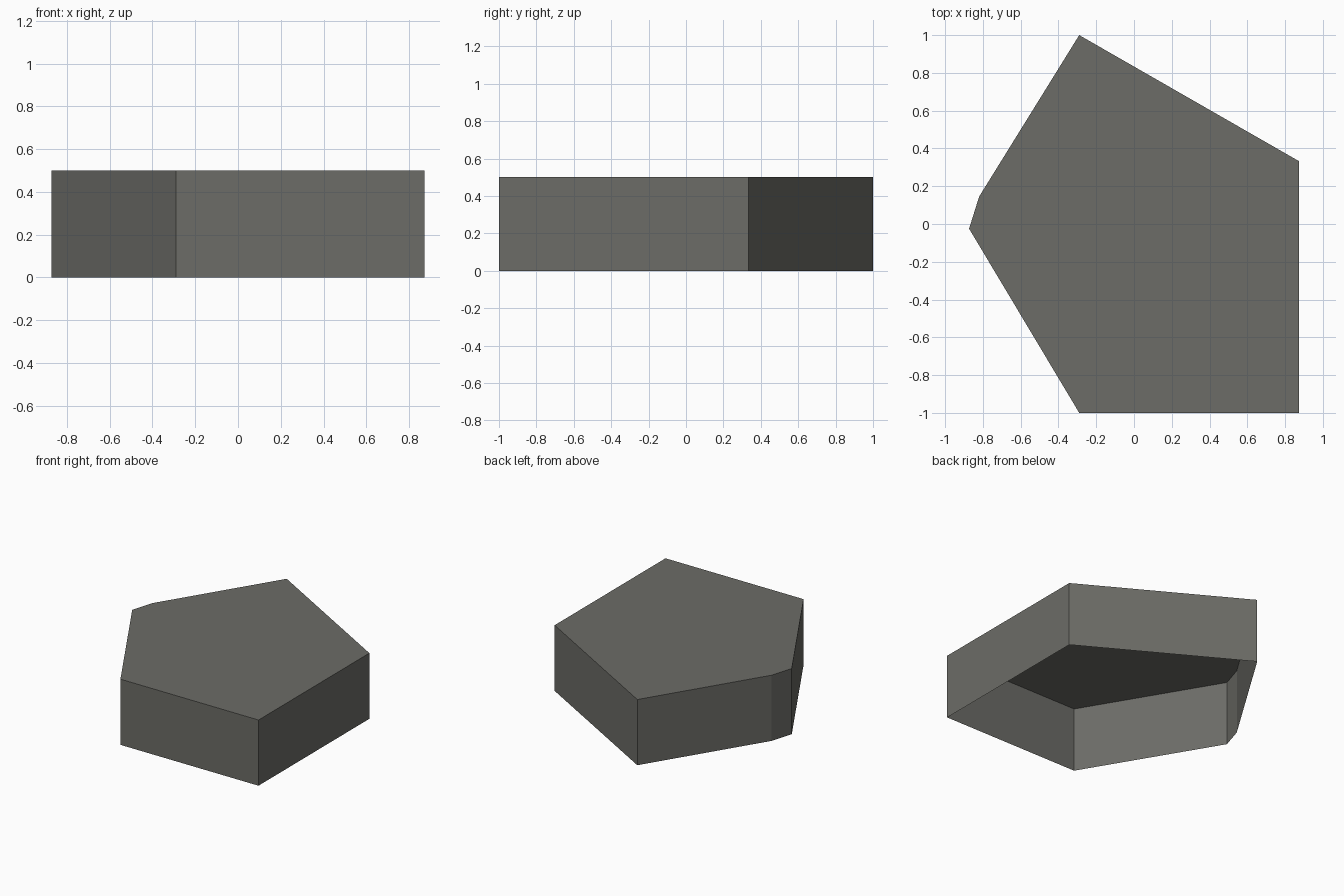
import bpy, bmesh

if "Cube" in bpy.data.objects:
    bpy.data.objects.remove(bpy.data.objects["Cube"])

# One flat grey colour
grey = bpy.data.materials.new("warm_grey")
grey.diffuse_color = (0.150, 0.150, 0.135, 1.0)
grey.use_nodes = True
grey.node_tree.nodes["Principled BSDF"].inputs["Base Color"].default_value = grey.diffuse_color

# Plan outline, counter-clockwise from above
OUTLINE = [(-0.29, -1.0), (0.873, -1.0), (0.873, 0.333),
           (-0.29, 1.0), (-0.82, 0.145), (-0.873, -0.025)]
HEIGHT = 0.5

# Open-bottomed shell: top plate with walls dropping to the ground
bm = bmesh.new()
top = [bm.verts.new((x, y, HEIGHT)) for x, y in OUTLINE]
base = [bm.verts.new((x, y, 0.0)) for x, y in OUTLINE]
bm.faces.new(top)
for i in range(len(OUTLINE)):
    j = (i + 1) % len(OUTLINE)
    bm.faces.new((base[i], base[j], top[j], top[i]))

mesh = bpy.data.meshes.new("open_shell")
bm.to_mesh(mesh)
bm.free()
mesh.materials.append(grey)
shell = bpy.data.objects.new("open_shell", mesh)
bpy.context.collection.objects.link(shell)
